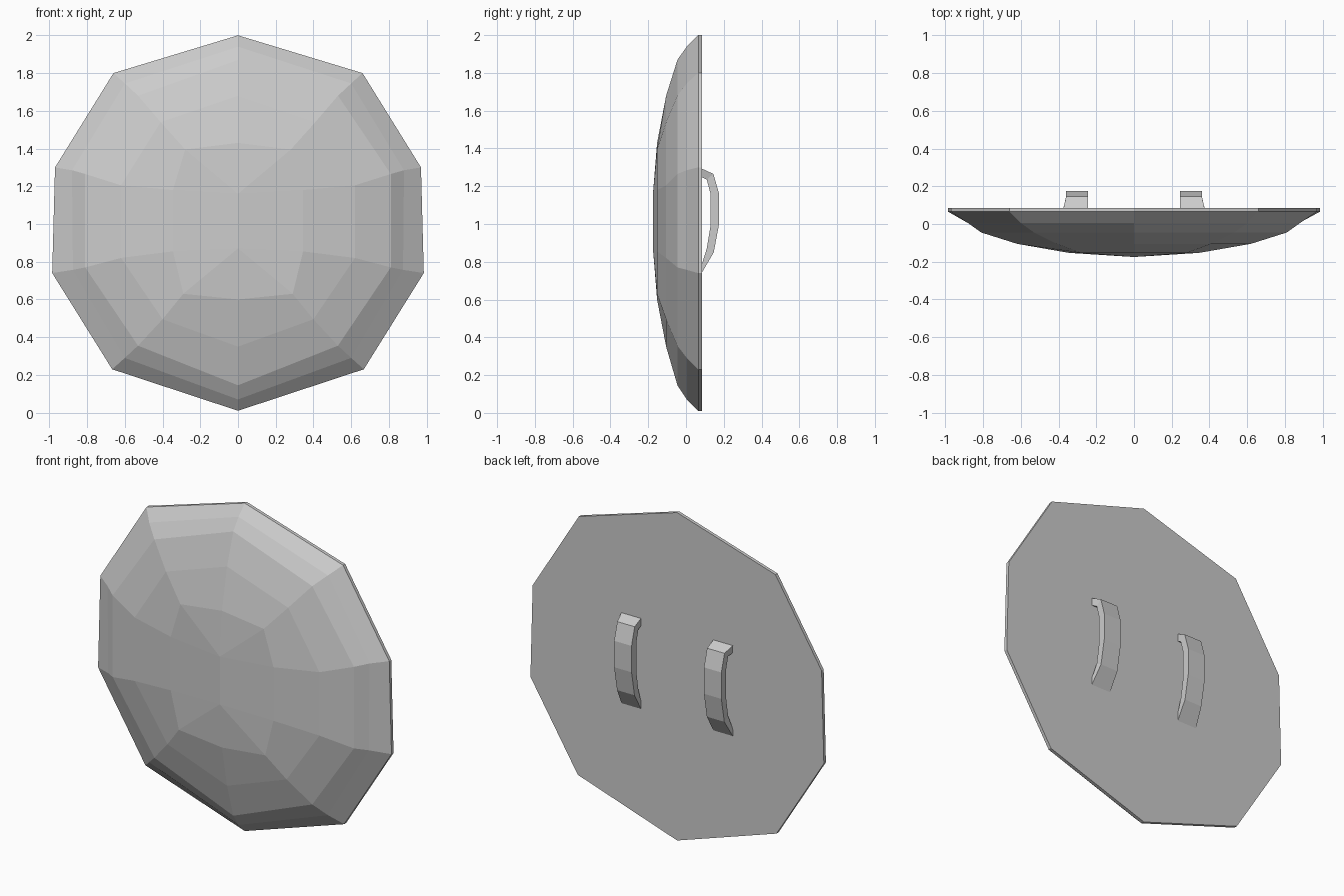
import bpy, bmesh

if "Cube" in bpy.data.objects:
    bpy.data.objects.remove(bpy.data.objects["Cube"])

# Half outlines of each ring (x, z), top to bottom, with the ring depth y
RINGS = [
    (0.085, [(0, 2.0), (.66, 1.80), (.97, 1.30), (.985, .74), (.667, .23), (0, .01)]),
    (0.065, [(0, 2.0), (.66, 1.80), (.97, 1.30), (.985, .74), (.667, .23), (0, .01)]),
    (0.005, [(0, 1.94), (.60, 1.745), (.88, 1.285), (.875, .757), (.60, .29), (0, .07)]),
    (-0.045, [(0, 1.87), (.53, 1.68), (.81, 1.265), (.81, .77), (.53, .355), (0, .145)]),
    (-0.105, [(0, 1.68), (.41, 1.54), (.62, 1.205), (.62, .82), (.40, .495), (0, .35)]),
    (-0.153, [(0, 1.43), (.28, 1.395), (.345, 1.18), (.345, .855), (.29, .63), (0, .60)]),
]


def finish(bm, name):
    bmesh.ops.recalc_face_normals(bm, faces=bm.faces)
    me = bpy.data.meshes.new(name)
    bm.to_mesh(me)
    bm.free()
    ob = bpy.data.objects.new(name, me)
    bpy.context.collection.objects.link(ob)
    return ob


def shield_body():
    bm = bmesh.new()
    loops = []
    for y, half in RINGS:
        full = half + [(-x, z) for x, z in half[-2:0:-1]]
        loops.append([bm.verts.new((x, y, z)) for x, z in full])
    n = len(loops[0])
    for a, b in zip(loops, loops[1:]):
        for i in range(n):
            j = (i + 1) % n
            bm.faces.new((a[i], a[j], b[j], b[i]))
    # flat back
    bm.faces.new(loops[0])
    # domed middle with two crown points
    p = loops[-1]
    up = bm.verts.new((0, -.175, 1.16))
    low = bm.verts.new((0, -.175, .87))
    for i in (0, 1, 8, 9):
        bm.faces.new((p[i], p[(i + 1) % n], up))
    for i in (3, 4, 5, 6):
        bm.faces.new((p[i], p[i + 1], low))
    bm.faces.new((p[2], p[3], low, up))
    bm.faces.new((p[7], p[8], up, low))
    return finish(bm, "shield_body")


def handle(side, name):
    # outer and inner (y, z) curves of the bent strap
    outer = [(.08, 1.295), (.145, 1.265), (.175, 1.16), (.175, 1.0), (.147, .85), (.08, .735)]
    inner = [(.08, 1.25), (.11, 1.235), (.13, 1.16), (.13, .99), (.11, .87), (.08, .775)]
    bm = bmesh.new()
    rows = []
    for i, (o, q) in enumerate(zip(outer, inner)):
        x1 = .375 if i in (0, 5) else .36
        pts = [(.243, *o), (x1, *o), (x1, *q), (.243, *q)]
        rows.append([bm.verts.new((side * x, y, z)) for x, y, z in pts])
    for a, b in zip(rows, rows[1:]):
        for i in range(4):
            j = (i + 1) % 4
            bm.faces.new((a[i], a[j], b[j], b[i]))
    bm.faces.new(rows[0])
    bm.faces.new(rows[-1])
    return finish(bm, name)


shield_body()
handle(1, "right_handle")
handle(-1, "left_handle")
